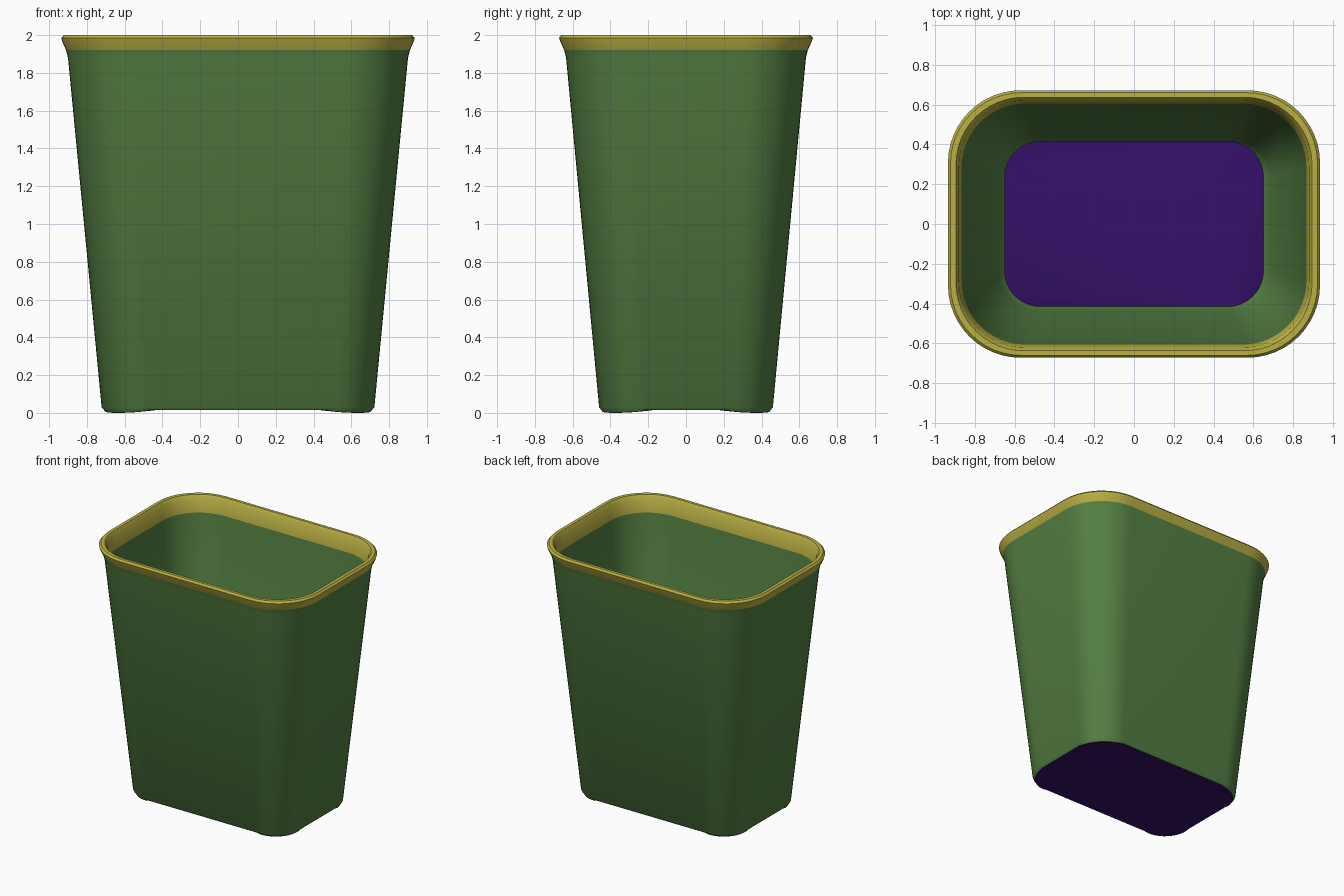
import bpy, bmesh, math

cube = bpy.data.objects.get("Cube")
if cube:
    bpy.data.objects.remove(cube, do_unlink=True)

STEPS = 12  # segments per rounded corner


def material(name, color):
    m = bpy.data.materials.new(name)
    m.use_nodes = True
    m.diffuse_color = color
    m.node_tree.nodes["Principled BSDF"].inputs["Base Color"].default_value = color
    return m


green = material("leaf green", (0.09, 0.216, 0.056, 1))
yellow = material("mustard yellow", (0.50, 0.44, 0.058, 1))
purple = material("deep purple", (0.034, 0.005, 0.136, 1))


def ring(bm, hx, hy, r, z, dip=0.0):
    """Rounded rectangle of vertices; dip lowers the corners into feet."""
    verts = []
    for q, (sx, sy) in enumerate([(1, 1), (-1, 1), (-1, -1), (1, -1)]):
        for i in range(STEPS + 1):
            a = (q + i / STEPS) * math.pi / 2
            drop = dip * math.sin(math.pi * i / STEPS) ** 0.5 if 0 < i < STEPS else 0
            verts.append(bm.verts.new((sx * (hx - r) + r * math.cos(a),
                                       sy * (hy - r) + r * math.sin(a), z - drop)))
    return verts


def loft(name, mat, profile, capped=False):
    """Skin a list of (half x, half y, radius, z[, dip]) rings."""
    bm = bmesh.new()
    rings = [ring(bm, *p) for p in profile]
    n = len(rings[0])
    for low, high in zip(rings, rings[1:]):
        for i in range(n):
            j = (i + 1) % n
            bm.faces.new((low[i], low[j], high[j], high[i]))
    if capped:
        bm.faces.new(rings[0][::-1])
        bm.faces.new(rings[-1])
    mesh = bpy.data.meshes.new(name)
    bm.to_mesh(mesh)
    bm.free()
    mesh.materials.append(mat)
    obj = bpy.data.objects.new(name, mesh)
    bpy.context.collection.objects.link(obj)
    bpy.ops.object.select_all(action="DESELECT")
    obj.select_set(True)
    bpy.context.view_layer.objects.active = obj
    bpy.ops.object.shade_smooth_by_angle(angle=math.radians(40))
    return obj


# Tapered outside wall, with a small rounded foot and a flare under the rim
loft("outer_wall", green, [
    (0.705, 0.445, 0.23, 0.014, 0.012),
    (0.722, 0.460, 0.24, 0.03),
    (0.900, 0.635, 0.34, 1.88),
    (0.910, 0.645, 0.345, 1.92),
])

# Rolled rim, from the outside flare over the lip to the inside wall
loft("rim", yellow, [
    (0.910, 0.645, 0.345, 1.92),
    (0.930, 0.665, 0.36, 1.965),
    (0.935, 0.672, 0.365, 1.985),
    (0.922, 0.660, 0.355, 2.0),
    (0.895, 0.637, 0.34, 2.0),
    (0.880, 0.620, 0.33, 1.975),
    (0.866, 0.606, 0.32, 1.87),
])

# Inside wall, running down to the floor
loft("inner_wall", green, [
    (0.866, 0.606, 0.32, 1.87),
    (0.685, 0.432, 0.20, 0.09),
    (0.650, 0.415, 0.18, 0.05),
][::-1]).data.flip_normals()

# Floor slab, visible from inside and underneath
loft("floor", purple, [
    (0.600, 0.340, 0.16, 0.014),
    (0.705, 0.445, 0.23, 0.014, 0.014),
    (0.700, 0.440, 0.22, 0.03),
    (0.655, 0.418, 0.18, 0.051),
], capped=True)
